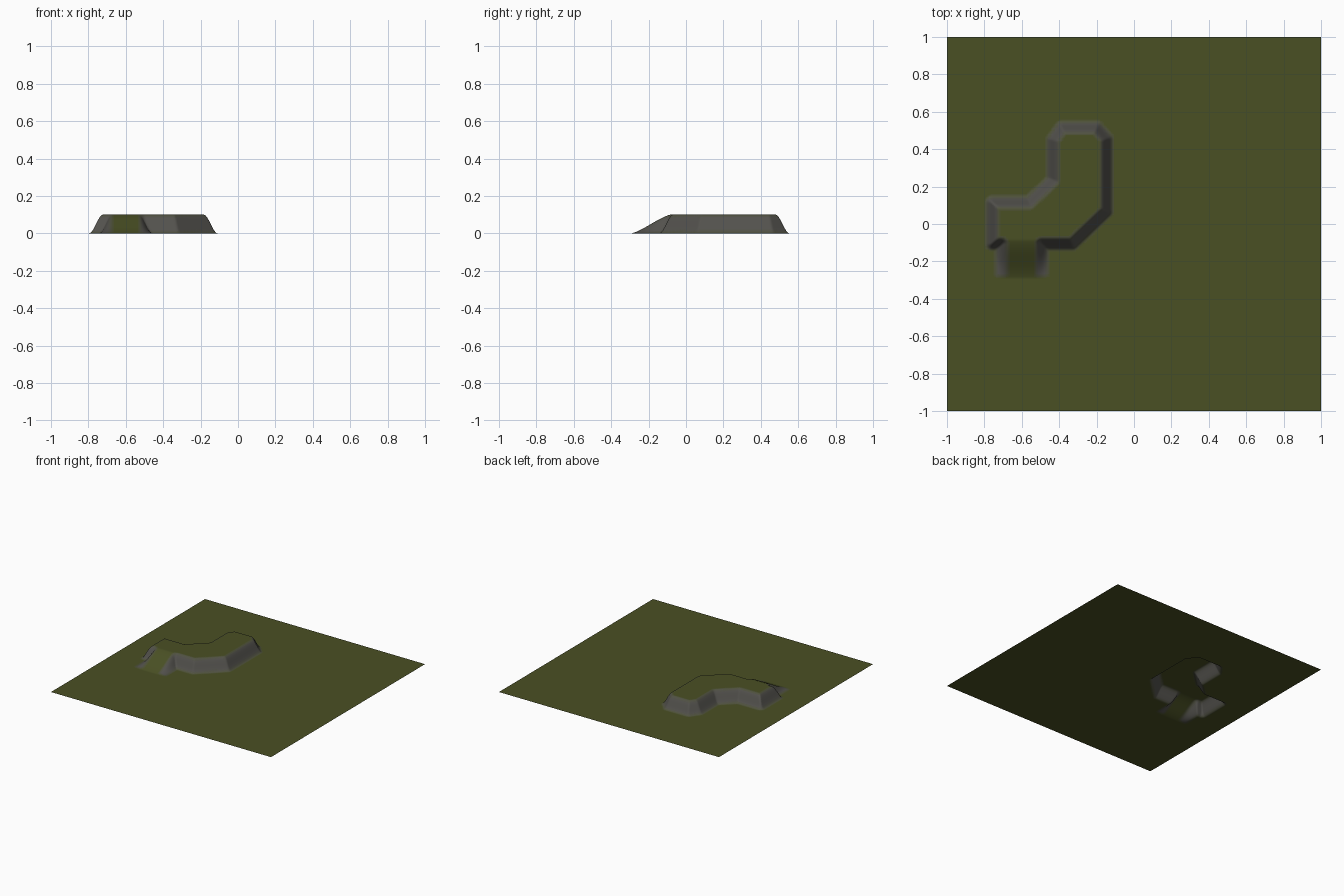
import bpy, bmesh
from mathutils import Vector

if "Cube" in bpy.data.objects:
    bpy.data.objects.remove(bpy.data.objects["Cube"])

STEP = 0.0075      # fine grid spacing around the hill
HEIGHT = 0.1       # plateau height
LEVELS = 6         # colour steps between grass and rock

# Mid-line of the cliff, seen from above
BODY = [(-0.33, -0.105), (-0.147, 0.07), (-0.147, 0.455), (-0.20, 0.515),
        (-0.385, 0.515), (-0.433, 0.45), (-0.433, 0.235), (-0.56, 0.115),
        (-0.758, 0.115), (-0.758, -0.105)]
PLATEAU = [Vector(p) for p in BODY]
# Same outline with the ramp strip running out of the front
WITH_RAMP = [Vector(p) for p in BODY + [(-0.708, -0.105), (-0.708, -0.5),
                                        (-0.493, -0.5), (-0.493, -0.105)]]


def clamp(t):
    return max(0.0, min(1.0, t))


def smooth(t):
    t = clamp(t)
    return t * t * (3 - 2 * t)


def inside_distance(p, poly):
    """Distance to the outline, positive inside."""
    best, inside = 1e9, False
    for i, b in enumerate(poly):
        a = poly[i - 1]
        ab = b - a
        t = clamp((p - a).dot(ab) / ab.length_squared)
        best = min(best, (p - a - ab * t).length)
        if (a.y > p.y) != (b.y > p.y):
            if p.x < a.x + (p.y - a.y) * ab.x / ab.y:
                inside = not inside
    return best if inside else -best


def cliff(d):
    return smooth((d + 0.038) / 0.074)


def height(p):
    t = clamp((p.y + 0.29) / 0.205)
    ramp = 0.6 * t + 0.4 * smooth(t)
    return HEIGHT * max(cliff(inside_distance(p, PLATEAU)),
                        ramp * cliff(inside_distance(p, WITH_RAMP)))


def rock_amount(p):
    d = abs(inside_distance(p, WITH_RAMP))
    return clamp((0.046 - d) / 0.03) * clamp((p.y + 0.29) / 0.025)


def grid_lines(lo, hi):
    """Grid lines: fine between lo and hi, one wide cell on each side."""
    n = round((hi - lo) / STEP)
    return [-1.0] + [lo + (hi - lo) * i / n for i in range(n + 1)] + [1.0]


# Colours: grass, rock and the blends between
grass, rock = Vector((0.068, 0.080, 0.0175)), Vector((0.086, 0.083, 0.074))
materials = []
for i in range(LEVELS):
    name = "grass" if i == 0 else "rock" if i == LEVELS - 1 else f"grass_rock_blend_{i}"
    mat = bpy.data.materials.new(name)
    mat.diffuse_color = (*grass.lerp(rock, i / (LEVELS - 1)), 1)
    mat.use_nodes = True
    mat.node_tree.nodes["Principled BSDF"].inputs["Base Color"].default_value = mat.diffuse_color
    materials.append(mat)

# Ground sheet with raised plateau and ramp
xs, ys = grid_lines(-0.82, -0.085), grid_lines(-0.32, 0.58)
bm = bmesh.new()
rows = [[bm.verts.new((x, y, height(Vector((x, y))))) for x in xs] for y in ys]
for j in range(len(ys) - 1):
    for i in range(len(xs) - 1):
        f = bm.faces.new((rows[j][i], rows[j][i + 1], rows[j + 1][i + 1], rows[j + 1][i]))
        f.smooth = True
        # rock along the cliff band, grass elsewhere
        wide = i in (0, len(xs) - 2) or j in (0, len(ys) - 2)
        amount = 0 if wide else rock_amount(f.calc_center_median().xy)
        f.material_index = round(amount * (LEVELS - 1))

mesh = bpy.data.meshes.new("ground_with_plateau")
bm.to_mesh(mesh)
bm.free()
for mat in materials:
    mesh.materials.append(mat)
ground = bpy.data.objects.new("ground_with_plateau", mesh)
bpy.context.collection.objects.link(ground)
